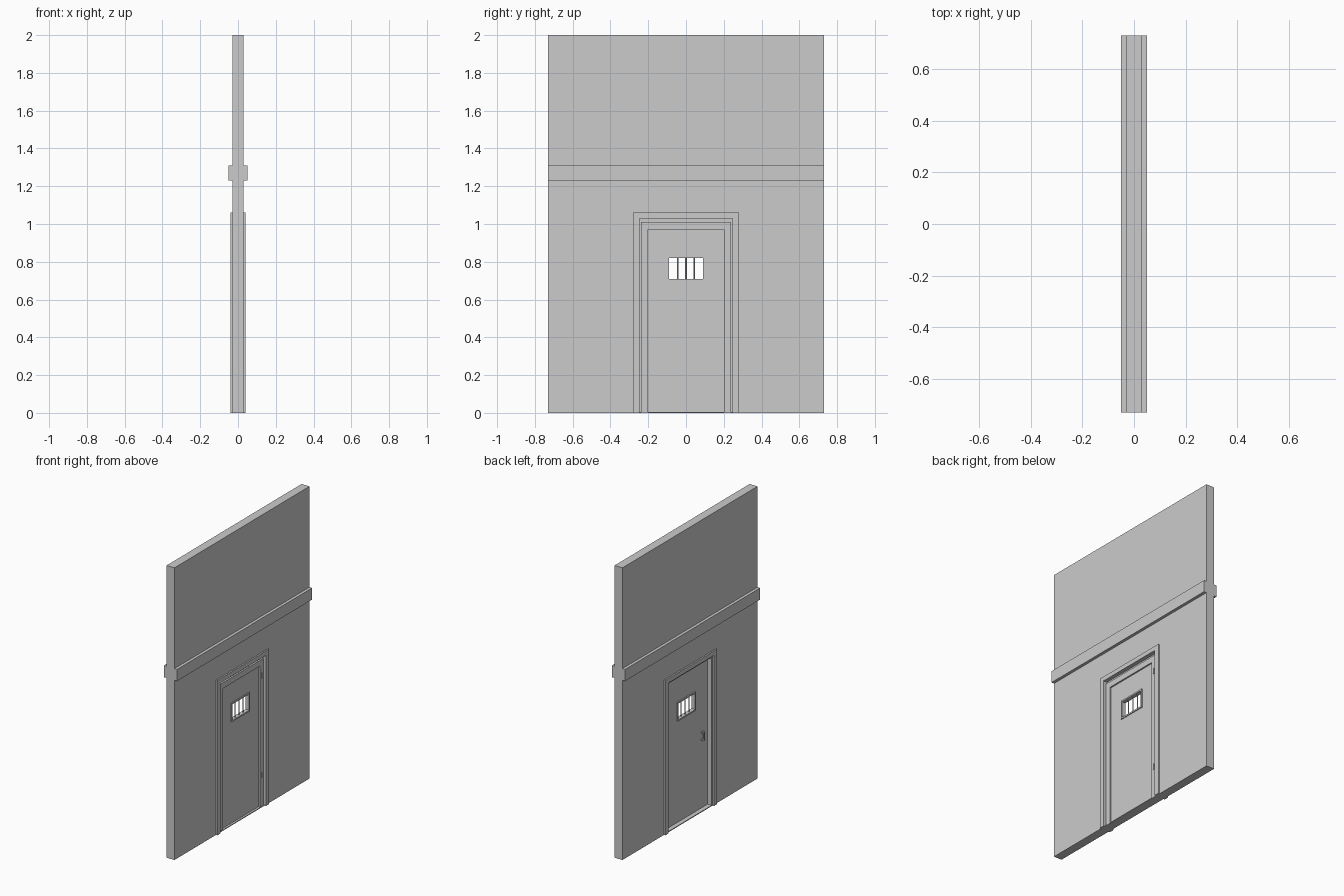
import bpy, bmesh
from mathutils import Matrix, Vector

if "Cube" in bpy.data.objects:
    bpy.data.objects.remove(bpy.data.objects["Cube"])

grey = bpy.data.materials.new("plain grey")
grey.use_nodes = True
colour = (0.6, 0.6, 0.6, 1)
grey.diffuse_color = colour
grey.node_tree.nodes["Principled BSDF"].inputs["Base Color"].default_value = colour


def finish(name, bm):
    bmesh.ops.recalc_face_normals(bm, faces=bm.faces)
    mesh = bpy.data.meshes.new(name)
    bm.to_mesh(mesh)
    bm.free()
    mesh.materials.append(grey)
    ob = bpy.data.objects.new(name, mesh)
    bpy.context.collection.objects.link(ob)
    return ob


def box(name, x, y, z):
    """Box from (min, max) ranges."""
    size = Vector((r[1] - r[0] for r in (x, y, z)))
    mid = Vector(((r[1] + r[0]) / 2 for r in (x, y, z)))
    bm = bmesh.new()
    bmesh.ops.create_cube(bm, matrix=Matrix.Translation(mid) @ Matrix.Diagonal(size).to_4x4())
    return finish(name, bm)


def thicken(bm, depth):
    out = bmesh.ops.extrude_face_region(bm, geom=bm.faces[:])
    verts = [v for v in out["geom"] if isinstance(v, bmesh.types.BMVert)]
    bmesh.ops.translate(bm, verts=verts, vec=(depth, 0, 0))


def doorway(name, outer, outer_top, inner, inner_top, x0, x1):
    """Upside-down U profile given a thickness along x."""
    half = [(outer, 0), (outer, outer_top), (inner, inner_top), (inner, 0)]
    bm = bmesh.new()
    right = [bm.verts.new((x0, y, z)) for y, z in half]
    left = [bm.verts.new((x0, -y, z)) for y, z in half]
    o0, o1, i1, i0 = right
    p0, p1, j1, j0 = left
    for face in ((o0, o1, i1, i0), (o1, p1, j1, i1), (p1, p0, j0, j1)):
        bm.faces.new(face)
    thicken(bm, x1 - x0)
    return finish(name, bm)


def holed_panel(name, ys, zs, x0, x1):
    """Panel on a three by three grid with the middle cell left open."""
    bm = bmesh.new()
    grid = [[bm.verts.new((x0, y, z)) for z in zs] for y in ys]
    for i in range(3):
        for j in range(3):
            if (i, j) != (1, 1):
                bm.faces.new((grid[i][j], grid[i + 1][j],
                              grid[i + 1][j + 1], grid[i][j + 1]))
    thicken(bm, x1 - x0)
    return finish(name, bm)


# Wall and the moulding that runs round both sides
doorway("wall", 0.73, 2, 0.26, 1.04, -0.03, 0.03)
box("wall_moulding", (-0.05, 0.05), (-0.73, 0.73), (1.23, 1.31))

# Door surround: casing, recessed lining, and stop on one side
doorway("door_casing", 0.28, 1.06, 0.245, 1.03, -0.04, 0.04)
doorway("door_lining", 0.25, 1.035, 0.234, 1.018, -0.03, 0.012)
doorway("door_stop", 0.238, 1.01, 0.2, 0.97, 0.004, 0.026)
box("threshold", (-0.03, 0.03), (-0.245, 0.245), (0, 0.006))

# Door leaf with a barred window
holed_panel("door_leaf", (-0.234, -0.09, 0.09, 0.234), (0.006, 0.71, 0.82, 1.018), 0, 0.016)
holed_panel("window_frame", (-0.1, -0.09, 0.09, 0.1), (0.7, 0.71, 0.82, 0.83), -0.006, 0.022)
for k in (-1, 0, 1):
    bm = bmesh.new()
    bmesh.ops.create_cone(bm, cap_ends=True, segments=8, radius1=0.004, radius2=0.004,
                          depth=0.116, matrix=Matrix.Translation((0.008, k * 0.043, 0.765)))
    finish("window_bar", bm)

# Pull handle on the inner side
box("handle_grip", (-0.022, -0.014), (-0.175, -0.163), (0.47, 0.53))
for z in (0.47, 0.522):
    box("handle_post", (-0.018, 0.002), (-0.175, -0.163), (z, z + 0.008))

# Hinges on the stop side
for z in (0.2, 0.88):
    box("hinge", (0.01, 0.03), (0.215, 0.222), (z, z + 0.04))
